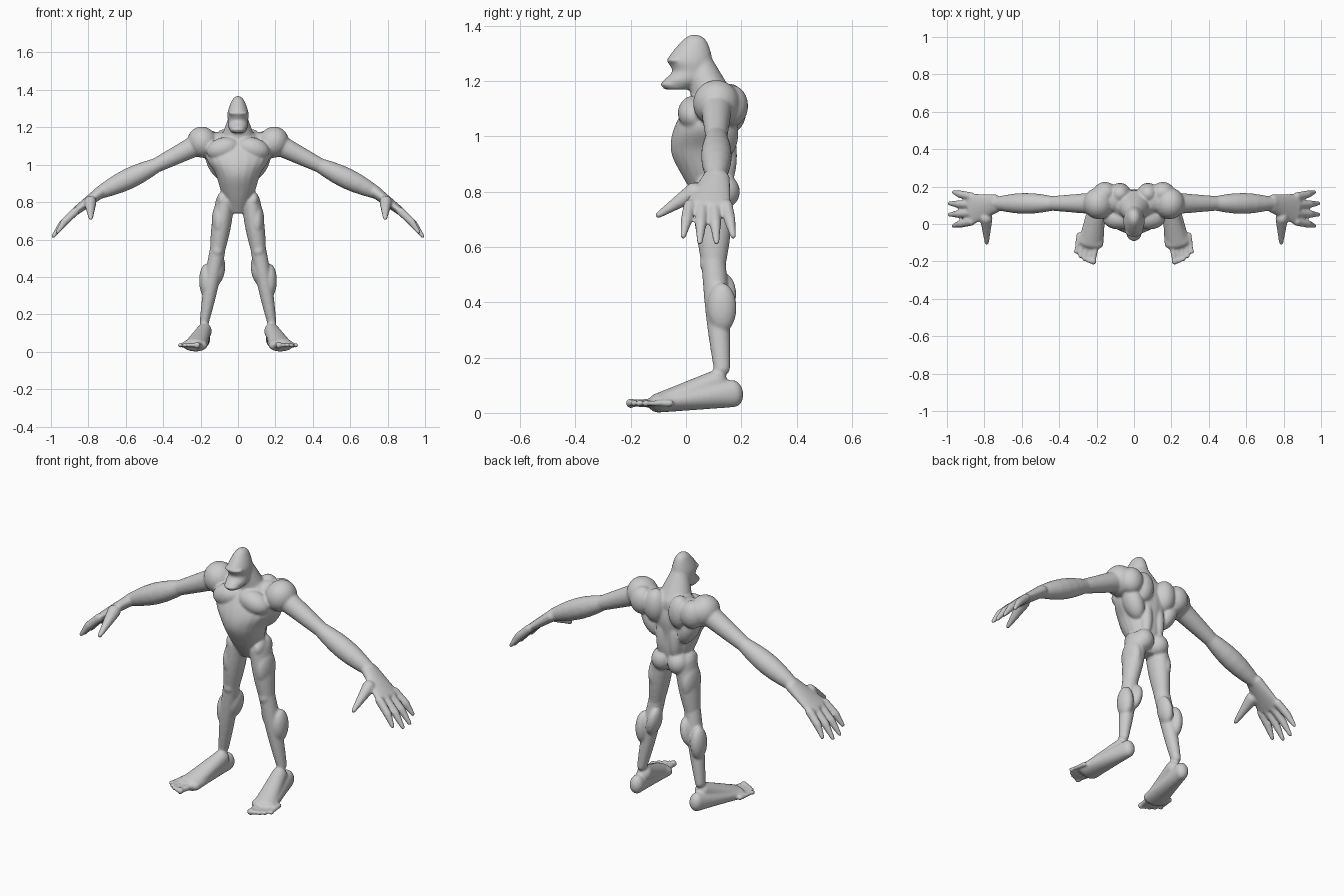
import bpy, bmesh, math
from mathutils import Vector, Matrix

default_cube = bpy.data.objects.get("Cube")
if default_cube:
    bpy.data.objects.remove(default_cube)

SEGMENTS = 20
STEPS = 6
SIDEWAYS = Vector((1, 0, 0))
DEPTH = Vector((0, 1, 0))
form = bmesh.new()


def skin_rings(rings):
    """Join rings of points into one closed tube."""
    rings = [[form.verts.new(point) for point in ring] for ring in rings]
    for lower, upper in zip(rings, rings[1:]):
        for i in range(SEGMENTS):
            j = (i + 1) % SEGMENTS
            form.faces.new((lower[i], lower[j], upper[j], upper[i]))
    form.faces.new(rings[0])
    form.faces.new(rings[-1])


def ellipse(center, first, second):
    turns = [math.tau * i / SEGMENTS for i in range(SEGMENTS)]
    return [center + first * math.cos(a) + second * math.sin(a) for a in turns]


def limb(start, end, thick, wide=None, bulge=0, across=DEPTH):
    """Round-ended tapering tube between two joints, swelling in the middle."""
    wide = wide or thick
    along = (end - start).normalized()
    first = (across - along * across.dot(along)).normalized()
    second = along.cross(first)
    arcs = [math.pi / 2 * (k + .2) / STEPS for k in range(STEPS)]
    stations = [(0, -math.cos(a), math.sin(a)) for a in arcs]
    stations += [(k / STEPS, 0, 1) for k in range(STEPS + 1)]
    stations += [(1, math.cos(a), math.sin(a)) for a in reversed(arcs)]
    rings = []
    for t, shift, scale in stations:
        swell = bulge * math.sin(math.pi * t)
        depth, width = (pair[0] + (pair[1] - pair[0]) * t + swell for pair in (thick, wide))
        center = start.lerp(end, t) + along * shift * min(depth, width)
        rings.append(ellipse(center, first * width * scale, second * depth * scale))
    skin_rings(rings)


def trunk(rows):
    """Upright form from a smooth profile of height, depth position, half width, half depth."""
    rows = [Vector(row) for row in rows]
    padded = rows[:1] + rows + rows[-1:]
    rings = []
    for before, here, after, beyond in zip(padded, padded[1:], padded[2:], padded[3:]):
        for k in range(STEPS + 1 if after is rows[-1] else STEPS):
            t = k / STEPS
            leave, arrive = (after - before) / 2, (beyond - here) / 2
            ease = t * t * (3 - 2 * t)
            row = here.lerp(after, ease) + leave * t * (1 - t)**2 - arrive * t * t * (1 - t)
            rings.append(ellipse(Vector((0, row[1], row[0])), SIDEWAYS * row[2], DEPTH * row[3]))
    skin_rings(rings)


def muscle(center, size, lean=0):
    """Ellipsoid, leaning sideways by an angle in degrees."""
    turn = Matrix.Rotation(math.radians(lean), 4, "Y")
    placed = Matrix.Translation(center) @ turn @ Matrix.Diagonal((*size, 1))
    bmesh.ops.create_uvsphere(form, u_segments=SEGMENTS, v_segments=14, radius=1, matrix=placed)


# Joints of the left side
shoulder = Vector((.19, .11, 1.12))
elbow = Vector((.43, .11, 1))
wrist = Vector((.74, .11, .85))
knuckles = Vector((.87, .08, .75))
hip = Vector((.07, .1, .8))
knee = Vector((.11, .1, .54))
ankle = Vector((.18, .13, .16))
heel = Vector((.185, .17, .07))
ball = Vector((.23, -.1, .036))

# Arm
limb(shoulder, elbow, thick=(.06, .04))
limb(elbow, wrist, thick=(.038, .034), bulge=.02)
muscle(shoulder, size=(.08, .085, .085), lean=30)
muscle(shoulder.lerp(elbow, .7), size=(.06, .04, .045), lean=20)

# Hand, with the fingers fanned about the middle
limb(wrist, knuckles, thick=(.032, .022), wide=(.05, .085))
for finger in range(4):
    fan = finger - 1.5
    root = knuckles + DEPTH * fan * .045
    tip = Vector((.99 - fan**2 / 90, .08 + fan * .06, .615 + fan**2 / 90))
    middle = root.lerp(tip, .5) + SIDEWAYS * .01
    limb(root, middle, thick=(.022, .021))
    limb(middle, tip, thick=(.021, .011))
thumb_root = Vector((.79, .03, .8))
thumb_tip = Vector((.787, -.1, .715))
limb(thumb_root, thumb_tip, thick=(.034, .012))

# Leg
limb(hip, knee, thick=(.05, .04), wide=(.07, .045), bulge=.007)
limb(knee, ankle, thick=(.042, .025), wide=(.044, .03), bulge=.006)
muscle(hip.lerp(knee, .4) + SIDEWAYS * .015, size=(.04, .07, .1))
muscle((.17, .13, .38), size=(.038, .053, .09))
muscle((.105, .13, .43), size=(.034, .052, .08), lean=-12)
muscle(knee - DEPTH * .025, size=(.03, .025, .035))

# Foot, with the toes stepping back towards the outside
limb(heel, ball, thick=(.05, .035), wide=(.037, .068), across=SIDEWAYS)
limb(ankle - Vector((0, .02, .05)), ball, thick=(.045, .035), wide=(.04, .06), across=SIDEWAYS)
for toe in range(5):
    size = .013 if toe else .018
    tip = Vector((.218 + toe * .023, -.2 + toe**2 / 300, .035))
    limb(tip + DEPTH * .09 - SIDEWAYS * .015, tip, thick=(size, size * .7))
    muscle(tip, size=(size, size, size))

# Chest, back and buttock
muscle((.08, .03, 1.085), size=(.09, .06, .06), lean=15)
muscle((.1, .13, 1.12), size=(.1, .07, .055))
muscle((.155, .165, 1.11), size=(.065, .06, .075))
muscle((.075, .16, 1.1), size=(.06, .06, .09))
muscle((.115, .13, 1.01), size=(.05, .06, .1), lean=25)
muscle((.04, .14, .93), size=(.035, .045, .12))
muscle((.05, .14, .8), size=(.055, .055, .06))
muscle((.085, .08, .81), size=(.028, .05, .045))

# Mirror the left side to the right
copied = bmesh.ops.duplicate(form, geom=form.verts[:] + form.edges[:] + form.faces[:])
for item in copied["geom"]:
    if isinstance(item, bmesh.types.BMVert):
        item.co.x *= -1

# Torso, neck and head
trunk([(1.17, .1, .09, .06), (1.05, .075, .17, .11), (.95, .06, .12, .115),
       (.85, .08, .088, .09), (.74, .1, .04, .04)])
limb(Vector((0, .05, 1.26)), Vector((0, .1, 1.12)), thick=(.05, .08), wide=(.048, .1), across=SIDEWAYS)
trunk([(1.367, .03, .01, .015), (1.345, .03, .032, .045), (1.28, .015, .056, .08),
       (1.235, .02, .054, .07), (1.2, -.005, .052, .077), (1.17, -.03, .034, .05)])
muscle((0, -.035, 1.275), size=(.052, .036, .014))
muscle((0, -.05, 1.188), size=(.042, .042, .018))

bmesh.ops.recalc_face_normals(form, faces=form.faces)
mesh = bpy.data.meshes.new("body")
form.to_mesh(mesh)
form.free()
body = bpy.data.objects.new("body", mesh)
bpy.context.collection.objects.link(body)

# Skin colour
grey = bpy.data.materials.new("grey skin")
grey.use_nodes = True
grey.diffuse_color = (.6, .6, .6, 1)
grey.node_tree.nodes["Principled BSDF"].inputs["Base Color"].default_value = grey.diffuse_color
mesh.materials.append(grey)

# Fuse the parts into one smooth surface
fuse = body.modifiers.new("fuse", "REMESH")
fuse.mode = "VOXEL"
fuse.voxel_size = .006
fuse.use_smooth_shade = True
soften = body.modifiers.new("soften", "SMOOTH")
soften.factor = .5
soften.iterations = 8
